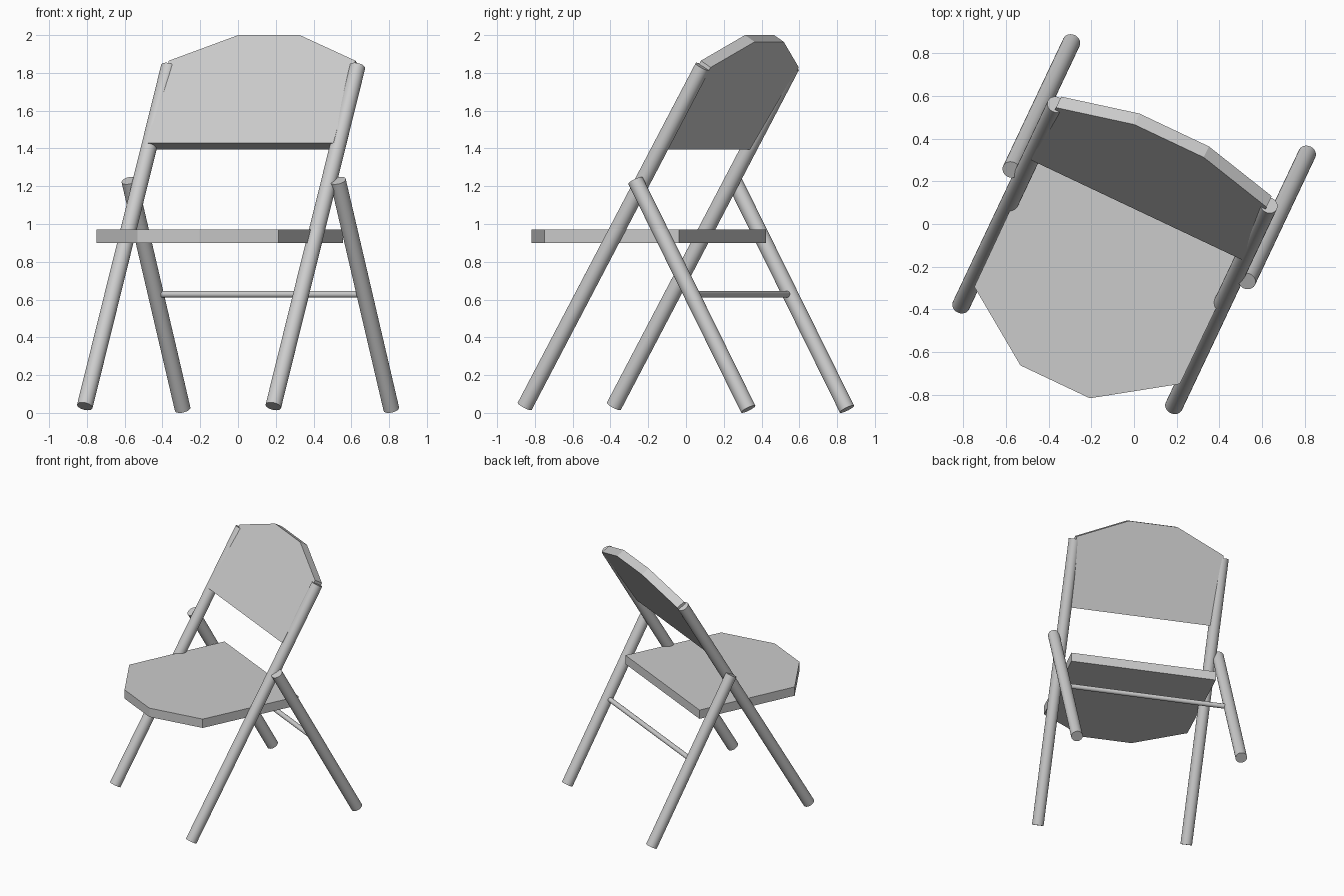
import bpy, bmesh, math
from mathutils import Matrix, Vector

if "Cube" in bpy.data.objects:
    bpy.data.objects.remove(bpy.data.objects["Cube"])

# The chair is modelled straight, then turned about z
PLACE = Matrix.Rotation(math.radians(-25.3), 4, 'Z') @ Matrix.Translation((-0.018, 0, 0))


def add_object(name, bm, matrix):
    bmesh.ops.recalc_face_normals(bm, faces=bm.faces)
    mesh = bpy.data.meshes.new(name)
    bm.to_mesh(mesh)
    bm.free()
    obj = bpy.data.objects.new(name, mesh)
    obj.matrix_world = PLACE @ matrix
    bpy.context.collection.objects.link(obj)
    return obj


def tube(name, start, end, radius, sides=24):
    a, b = Vector(start), Vector(end)
    bm = bmesh.new()
    bmesh.ops.create_cone(bm, cap_ends=True, segments=sides, radius1=radius,
                          radius2=radius, depth=(b - a).length)
    for f in bm.faces:
        f.smooth = len(f.verts) == 4
    for e in bm.edges:
        e.smooth = all(len(f.verts) == 4 for f in e.link_faces)
    turn = (b - a).to_track_quat('Z', 'Y').to_matrix().to_4x4()
    return add_object(name, bm, Matrix.Translation((a + b) / 2) @ turn)


def panel(name, half_outline, thickness, matrix):
    # Mirror the right half outline and extrude it along local +z
    outline = half_outline + [(-x, y) for x, y in reversed(half_outline)]
    bm = bmesh.new()
    face = bm.faces.new([bm.verts.new((x, y, 0)) for x, y in outline])
    ext = bmesh.ops.extrude_face_region(bm, geom=[face])
    verts = [g for g in ext['geom'] if isinstance(g, bmesh.types.BMVert)]
    bmesh.ops.translate(bm, verts=verts, vec=(0, 0, thickness))
    return add_object(name, bm, matrix)


# Legs, one of each per side
for side, s in (("left", -1), ("right", 1)):
    tube("front_leg_" + side, (s * 0.552, -0.692, 0.035), (s * 0.552, 0.350, 1.833), 0.042)
    tube("back_leg_" + side, (s * 0.611, 0.645, 0.020), (s * 0.611, -0.016, 1.230), 0.042)

# Rung between the back legs
tube("back_rung", (-0.611, 0.312, 0.628), (0.611, 0.312, 0.628), 0.018, 16)

# Seat
panel("seat", [(0.537, 0.205), (0.533, -0.586), (0.180, -0.827)], 0.07,
      Matrix.Translation((0, 0, 0.90)))

# Leaning backrest: outline drawn flat, stood up and tilted back, front face at local z = 0
lean = Matrix.Rotation(math.radians(90 - 32.1), 4, 'X')
panel("backrest", [(0.546, 0), (0.546, 0.513), (0.180, 0.673)], -0.067,
      Matrix.Translation((0, 0.0645, 1.430)) @ lean)
